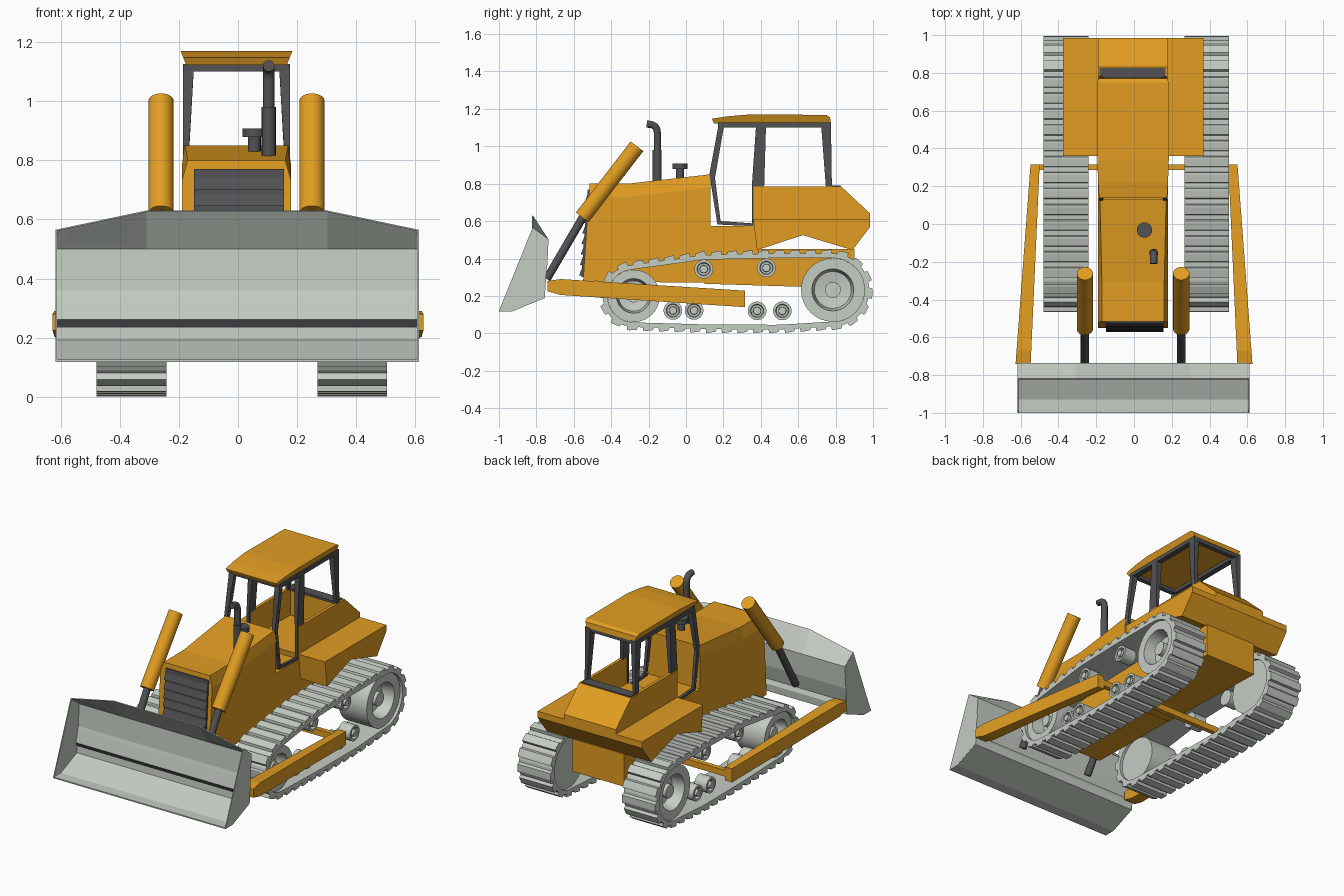
import bpy, bmesh, math
from mathutils import Vector

if "Cube" in bpy.data.objects:
    bpy.data.objects.remove(bpy.data.objects["Cube"])


def material(name, rgb):
    m = bpy.data.materials.new(name)
    m.diffuse_color = (*rgb, 1)
    m.use_nodes = True
    m.node_tree.nodes["Principled BSDF"].inputs["Base Color"].default_value = m.diffuse_color
    return m


AMBER = material("amber paint", (0.76, 0.34, 0.016))
GREY = material("light steel", (0.56, 0.61, 0.55))
DARK = material("dark grey", (0.085, 0.085, 0.09))
CX = -0.005   # body centre line
TX = 0.013    # track centre line


def finish(name, bm, mats, smooth=False):
    bmesh.ops.recalc_face_normals(bm, faces=bm.faces)
    me = bpy.data.meshes.new(name)
    bm.to_mesh(me)
    bm.free()
    for m in mats:
        me.materials.append(m)
    if smooth:
        me.polygons.foreach_set("use_smooth", [True] * len(me.polygons))
        me.set_sharp_from_angle(angle=math.radians(35))
    ob = bpy.data.objects.new(name, me)
    bpy.context.collection.objects.link(ob)
    return ob


def loft(bm, rings, caps=True, closed=False):
    """Skin between rings of 3D points."""
    vs = [[bm.verts.new(p) for p in r] for r in rings]
    n = len(vs[0])
    pairs = list(zip(vs, vs[1:])) + ([(vs[-1], vs[0])] if closed else [])
    for a, b in pairs:
        for i in range(n):
            bm.faces.new((a[i], a[(i + 1) % n], b[(i + 1) % n], b[i]))
    if caps and not closed:
        bm.faces.new(vs[0])
        bm.faces.new(vs[-1])


def prism(name, pts, x0, x1, mat):
    """Side profile (y, z) extruded along x; x limits may be functions of (y, z)."""
    f0 = x0 if callable(x0) else lambda y, z: x0
    f1 = x1 if callable(x1) else lambda y, z: x1
    bm = bmesh.new()
    loft(bm, [[(f(y, z), y, z) for y, z in pts] for f in (f0, f1)])
    return finish(name, bm, [mat])


def box(name, x0, x1, y0, y1, z0, z1, mat):
    return prism(name, [(y0, z0), (y1, z0), (y1, z1), (y0, z1)], x0, x1, mat)


def lathe(name, start, axis, profile, mat, n=24):
    """Revolve (distance along axis, radius) pairs."""
    a = Vector(axis).normalized()
    u = a.orthogonal().normalized()
    v = a.cross(u)
    bm = bmesh.new()
    loft(bm, [[Vector(start) + a * d + r * (u * math.cos(t) + v * math.sin(t))
               for t in (2 * math.pi * i / n for i in range(n))] for d, r in profile])
    return finish(name, bm, [mat], True)


def cyl(name, p0, p1, r, mat, n=24):
    d = Vector(p1) - Vector(p0)
    return lathe(name, p0, d, [(0, r), (d.length, r)], mat, n)


# Blade: scoop of bent sheet with a flat cutting edge; the lip drops towards the ends
bm = bmesh.new()
rings = []
for x, top in ((-0.617, 0.565), (-0.31, 0.63), (0.302, 0.63), (0.611, 0.565)):
    prof = [(-1.0, 0.126), (-0.93, 0.126), (-0.765, 0.193), (-0.762, 0.235), (-0.775, 0.262), (-0.757, 0.335),
            (-0.75, 0.36), (-0.743, 0.5), (-0.823, top - 0.004),
            (-0.819, top), (-0.735, 0.503), (-0.742, 0.36), (-0.748, 0.335), (-0.766, 0.262), (-0.753, 0.235),
            (-0.756, 0.188), (-0.928, 0.118), (-1.0, 0.118)]
    rings.append([(x, y, z) for y, z in prof])
loft(bm, rings)
for f in bm.faces:
    c = f.calc_center_median()
    f.material_index = int(len(f.verts) == 4 and 0.245 < c.z < 0.255 and c.y < -0.762)
finish("blade", bm, [GREY, DARK])
for s in (-1, 1):
    x = -0.003 + s * 0.615
    prism("blade_end_plate", [(-1, 0.12), (-0.93, 0.12), (-0.755, 0.19), (-0.735, 0.5), (-0.82, 0.565)],
          x, x - s * 0.006, GREY)

# Push arms, taper inwards towards the rear, joined by a cross bar
for s in (-1, 1):
    prism("push_arm", [(-0.74, 0.28), (-0.67, 0.29), (0.315, 0.228), (0.315, 0.14), (-0.67, 0.205), (-0.74, 0.225)],
          lambda y, z: s * (0.547 - (y + 0.74) * 0.045),
          lambda y, z: s * (0.627 - (y + 0.74) * 0.075), AMBER)
box("arm_cross_bar", -0.52, 0.52, 0.285, 0.315, 0.165, 0.205, AMBER)

# Lift cylinders and rods
for s in (-1, 1):
    x = CX + s * 0.255
    cyl("lift_cylinder", (x, -0.555, 0.62), (x, -0.262, 1.0), 0.043, AMBER)
    cyl("lift_rod", (x, -0.745, 0.29), (x, -0.54, 0.64), 0.022, DARK, 16)

# Hood with chamfered shoulders
bm = bmesh.new()
rings = []
for yb, yt, zb, zt, w in ((-0.55, -0.515, 0.28, 0.80, 0.165), (-0.31, -0.31, 0.275, 0.80, 0.165),
                          (0.13, 0.13, 0.27, 0.85, 0.175)):
    ym = yb + (yt - yb) * 0.85
    half = [(0.185, yb, zb), (0.185, ym, zt - 0.07), (w, yt, zt)]
    rings.append([(CX + x, y, z) for x, y, z in half] + [(CX - x, y, z) for x, y, z in reversed(half)])
loft(bm, rings)
finish("hood", bm, [AMBER])

# Grille with slanted louvres
prism("grille", [(-0.56, 0.3), (-0.525, 0.77), (-0.5, 0.77), (-0.53, 0.3)], CX - 0.143, CX + 0.16, DARK)
for i in range(8):
    z = 0.31 + i * 0.056
    y = -0.558 + (z - 0.3) * 0.075
    prism("grille_louvre", [(y - 0.014, z), (y + 0.004, z + 0.048), (y + 0.02, z + 0.048), (y + 0.02, z)],
          CX - 0.143, CX + 0.16, DARK)

# Chassis, cab floor and fenders
prism("chassis", [(0.1, 0.265), (0.9, 0.24), (0.9, 0.45), (0.38, 0.45), (0.38, 0.575), (0.1, 0.575)],
      CX - 0.185, CX + 0.185, AMBER)
prism("fenders", [(0.38, 0.445), (0.36, 0.61), (0.985, 0.61), (0.985, 0.57), (0.89, 0.445), (0.625, 0.525)],
      -0.375, 0.368, AMBER)

# Rear cab walls and sloping tail
for s in (-1, 1):
    prism("rear_side_wall", [(0.36, 0.57), (0.36, 0.785), (0.83, 0.785), (0.985, 0.64), (0.985, 0.58)],
          CX + s * 0.185, CX + s * 0.165, AMBER)
prism("tail_panel", [(0.775, 0.6), (0.775, 0.78), (0.83, 0.785), (0.985, 0.64), (0.985, 0.6)],
      CX - 0.18, CX + 0.18, AMBER)
box("rear_window_sill", CX - 0.178, CX + 0.172, 0.76, 0.825, 0.775, 0.79, DARK)

# Cab frame
frame = {
    "front_pillar": [(0.175, 1.12), (0.205, 1.12), (0.155, 0.83), (0.185, 0.6), (0.37, 0.587), (0.37, 0.572),
                     (0.168, 0.582), (0.125, 0.85)],
    "middle_pillar": [(0.375, 1.12), (0.428, 1.12), (0.418, 0.78), (0.37, 0.78), (0.37, 0.575), (0.352, 0.575),
                      (0.352, 0.785)],
    "rear_pillar": [(0.722, 1.12), (0.775, 1.12), (0.78, 0.78), (0.748, 0.78)],
    "roof_rail": [(0.172, 1.126), (0.776, 1.126), (0.776, 1.1), (0.172, 1.1)]}
for name, pts in frame.items():
    for s in (-1, 1):
        # inner edge leans outwards towards the sill
        prism(name, pts, CX + s * 0.181, lambda y, z: CX + s * (0.163 - max(0, z - 0.8) * 0.06), DARK)
for y in (0.174, 0.742):
    box("roof_cross_rail", CX - 0.16, CX + 0.16, y, y + 0.03, 1.1, 1.126, DARK)

# Roof flares slightly towards its top
prism("roof", [(0.15, 1.122), (0.138, 1.147), (0.22, 1.16), (0.34, 1.17), (0.75, 1.168), (0.77, 1.155), (0.775, 1.122)],
      lambda y, z: CX - 0.17 - (z - 1.122) * 0.4, lambda y, z: CX + 0.17 + (z - 1.122) * 0.4, AMBER)

# Exhaust stack with elbow, and air intake
cyl("exhaust_muffler", (0.104, -0.155, 0.8), (0.104, -0.155, 0.98), 0.024, DARK, 16)
cu = bpy.data.curves.new("exhaust_pipe", 'CURVE')
cu.dimensions = '3D'
cu.bevel_depth, cu.bevel_resolution, cu.use_fill_caps = 0.02, 3, True
path = [(-0.153, 0.97), (-0.153, 1.07)] + \
       [(-0.193 + 0.04 * math.cos(t), 1.077 + 0.04 * math.sin(t)) for t in (0.4, 0.8, 1.2, 1.5)] + [(-0.21, 1.119)]
sp = cu.splines.new('POLY')
sp.points.add(len(path) - 1)
for p, (y, z) in zip(sp.points, path):
    p.co = (0.104, y, z, 1)
cu.materials.append(DARK)
bpy.context.collection.objects.link(bpy.data.objects.new("exhaust_pipe", cu))
cyl("intake_stem", (0.055, -0.032, 0.81), (0.055, -0.032, 0.88), 0.022, DARK, 16)
cyl("intake_cap", (0.055, -0.032, 0.878), (0.055, -0.032, 0.908), 0.041, DARK, 12)

# Track path: idler arc, over carrier rollers, sprocket arc, sagging bottom run
IDLER, SPROCKET = (-0.28, 0.2, 0.154), (0.785, 0.232, 0.183)


def arc(c, a0, a1, n=14):
    return [Vector((c[0] + c[2] * math.cos(a), c[1] + c[2] * math.sin(a)))
            for a in (math.radians(a0 + (a1 - a0) * i / n) for i in range(n + 1))]


loop = arc(IDLER, 268, 102) + [Vector((0.095, 0.406)), Vector((0.43, 0.414))] + \
    arc(SPROCKET, 90, -95) + [Vector((0.5, 0.033)), Vector((0.1, 0.035))]


def along(count):
    """Evenly spaced points with tangents around the track loop."""
    segs = list(zip(loop, loop[1:] + loop[:1]))
    total = sum((b - a).length for a, b in segs)
    out, dist, k = [], 0.0, 0
    for a, b in segs:
        ln = (b - a).length
        while k < count and k * total / count <= dist + ln:
            out.append((a.lerp(b, (k * total / count - dist) / ln), (b - a).normalized()))
            k += 1
        dist += ln
    return out


for s in (-1, 1):
    xc = TX + s * 0.373
    x0, x1 = xc - 0.118, xc + 0.118
    bm = bmesh.new()
    rings = []
    for p, t in along(76):
        n = Vector((-t.y, t.x))
        i, o = p - n * 0.0125, p + n * 0.0125
        rings.append([(x0, *i), (x1, *i), (x1, *o), (x0, *o)])
    loft(bm, rings, closed=True)
    for p, t in along(38):
        n = Vector((-t.y, t.x))
        lug = [p + t * a + n * b for a, b in ((-0.03, 0.008), (-0.025, 0.026), (0.014, 0.032),
                                             (0.026, 0.032), (0.03, 0.008))]
        loft(bm, [[(x, *q) for q in lug] for x in (x0, x1)])
    finish("track", bm, [GREY])

    # Wheels: flat inner face, dished outer face with a raised hub
    for name, (y, z, _), r, w in (("sprocket", SPROCKET, 0.17, 0.1), ("idler", IDLER, 0.14, 0.1)):
        prof = [(-w, 0.001), (-w, r), (w, r), (w, r * 0.66), (w * 0.2, r * 0.58), (w * 0.1, r * 0.25),
                (w * 0.75, r * 0.25), (w * 0.75, 0.001)]
        lathe(name, (xc, y, z), (s, 0, 0), prof, GREY, 32)
    # Track and carrier rollers, short and set towards the outside
    for y, z in ((-0.07, 0.122), (0.043, 0.122), (0.38, 0.12), (0.515, 0.12), (0.095, 0.343), (0.43, 0.35)):
        prof = [(0.0, 0.001), (0.0, 0.05), (0.085, 0.05), (0.085, 0.036), (0.065, 0.032), (0.065, 0.022),
                (0.09, 0.02), (0.09, 0.001)]
        lathe("roller", (xc, y, z), (s, 0, 0), prof, GREY, 20)
